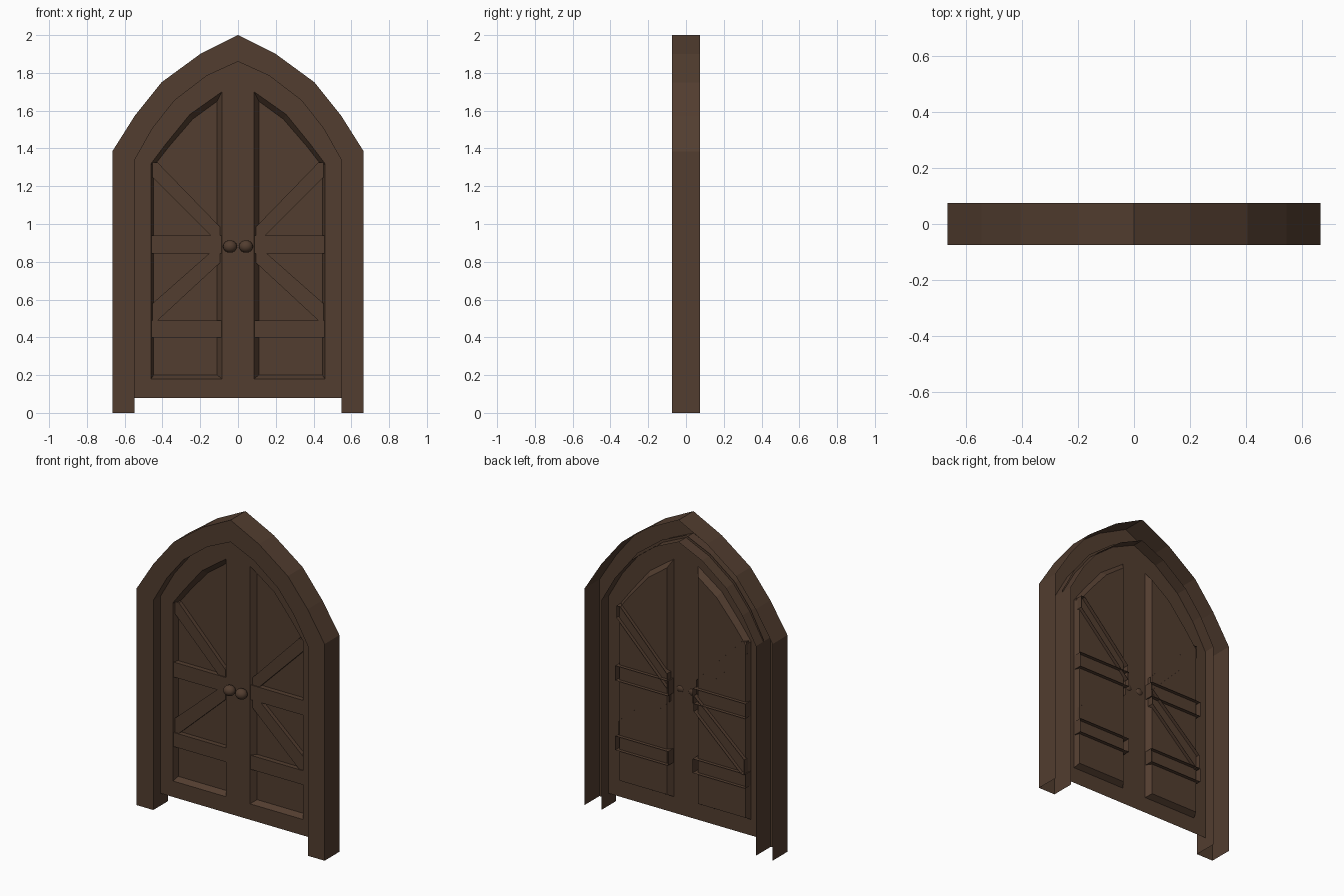
import bpy, bmesh
from mathutils import Vector
from mathutils.geometry import tessellate_polygon

if "Cube" in bpy.data.objects:
    bpy.data.objects.remove(bpy.data.objects["Cube"])

wood = bpy.data.materials.new("dark_brown_wood")
wood.diffuse_color = (0.085, 0.047, 0.029, 1)
wood.use_nodes = True
wood.node_tree.nodes["Principled BSDF"].inputs["Base Color"].default_value = wood.diffuse_color


def make(name, verts, faces):
    me = bpy.data.meshes.new(name)
    me.from_pydata(verts, [], faces)
    me.materials.append(wood)
    ob = bpy.data.objects.new(name, me)
    bpy.context.collection.objects.link(ob)
    return ob


def loft(name, rings, closed, cap=None):
    """Skin rings of (x, y, z); cap = index of a ring to fill."""
    n = len(rings[0])
    faces = []
    for r in range(len(rings) - 1):
        for i in range(n if closed else n - 1):
            j = (i + 1) % n
            a, b = r * n, (r + 1) * n
            faces.append((a + i, b + i, b + j, a + j))
    if cap is not None:
        faces.append(tuple(cap * n + i for i in range(n)))
    return make(name, [v for ring in rings for v in ring], faces)


def at(pts, y):
    return [(x, y, z) for x, z in pts]


def side(pts, s):
    """Mirror a profile to the left while keeping its winding."""
    return pts if s > 0 else [(-x, z) for x, z in reversed(pts)]


def arch(half):
    """Full outline from the right half, which runs from the foot to the tip."""
    return [(-x, z) for x, z in half] + [p for p in reversed(half[:-1])]


# Door frame: channel open at the back and bottom
outer = arch([(.665, 0), (.665, 1.385), (.545, 1.575), (.405, 1.75), (.2, 1.9), (0, 2)])
inner = arch([(.547, 0), (.547, 1.34), (.45, 1.51), (.335, 1.655), (.165, 1.785), (0, 1.86)])
loft("door_frame", [at(outer, .075), at(outer, -.075), at(inner, -.075), at(inner, .075)], False)

# Door sheet with two panel openings
door = arch([(.55, .078), (.55, 1.35), (.458, 1.522), (.343, 1.67), (.17, 1.8), (0, 1.875)])
rim = [(.085, .18), (.46, .18), (.46, 1.32), (.385, 1.42), (.255, 1.58), (.085, 1.70)]
bed = [(.11, .20), (.447, .20), (.447, 1.305), (.365, 1.41), (.24, 1.555), (.11, 1.65)]
loops = [at(door, 0), at(side(rim, 1), 0), at(side(rim, -1), 0)]
flat = [Vector(v) for lp in loops for v in lp]
tris = []
for t in tessellate_polygon([[Vector((x, z, 0)) for x, y, z in lp] for lp in loops]):
    a, b, c = t
    nrm = (flat[b] - flat[a]).cross(flat[c] - flat[a])
    tris.append((a, b, c) if nrm.y < 0 else (c, b, a))
make("door_face", flat, tris)

# Braces: profile on the right side
rail_mid = [(.087, .845), (.46, .845), (.46, .94), (.087, .94)]
rail_low = [(.087, .40), (.46, .40), (.46, .49), (.087, .49)]
diag_up = [(.095, .89), (.452, 1.248), (.452, 1.325), (.425, 1.325), (.095, .985)]
diag_low = [(.095, .795), (.43, .485), (.452, .485), (.452, .58), (.095, .895)]

for s, tag in ((-1, "left"), (1, "right")):
    # Recessed panel with sloped edges
    r, b = side(rim, s), side(bed, s)
    panel = loft("panel_" + tag, [at(r, 0), at(b, .035)], True, 1)
    bm = bmesh.new()
    bm.from_mesh(panel.data)
    bmesh.ops.reverse_faces(bm, faces=[f for f in bm.faces if len(f.verts) == 4])
    bm.to_mesh(panel.data)
    bm.free()
    # Braces, open at the back; some poke through the panel
    for nm, prof, y0, y1 in (("middle_rail", rail_mid, .003, .058),
                             ("lower_rail", rail_low, .003, .058),
                             ("upper_brace", diag_up, .009, .058 if s > 0 else .036),
                             ("lower_brace", diag_low, .009, .036 if s > 0 else .058)):
        p = side(prof, s)
        loft(nm + "_" + tag, [at(p, y0), at(p, y1)], True, 0)
    # Round knob
    bpy.ops.mesh.primitive_uv_sphere_add(segments=16, ring_count=10, radius=1,
                                         location=(s * .042, -.026, .881))
    k = bpy.context.object
    k.name = "knob_" + tag
    k.scale = (.037, .034, .033)
    k.data.materials.append(wood)
    bpy.ops.object.shade_smooth_by_angle()
